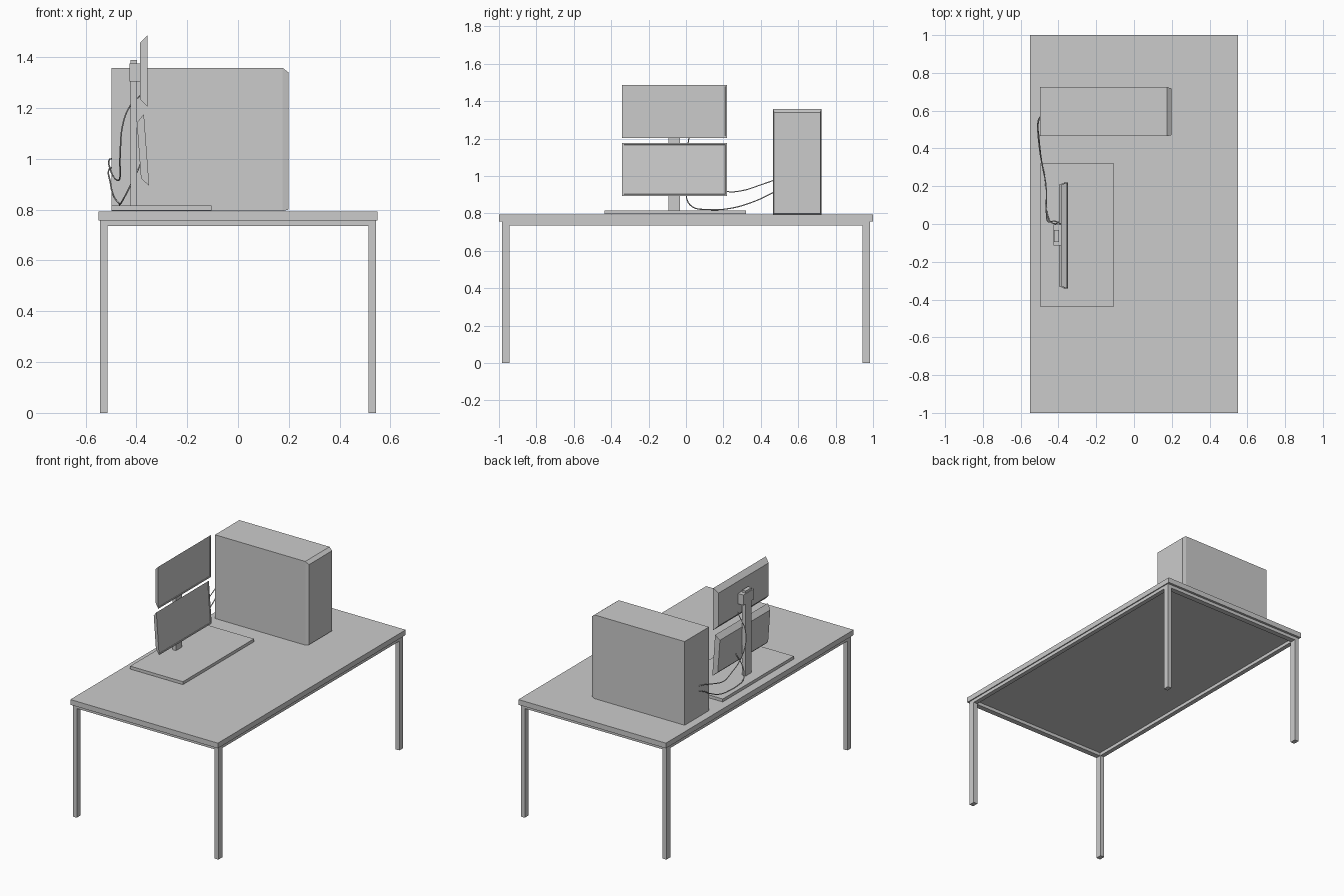
import bpy, bmesh
from math import radians
from mathutils import Matrix

if "Cube" in bpy.data.objects:
    bpy.data.objects.remove(bpy.data.objects["Cube"])


def finish(name, bm):
    bmesh.ops.recalc_face_normals(bm, faces=bm.faces)
    me = bpy.data.meshes.new(name)
    bm.to_mesh(me)
    bm.free()
    ob = bpy.data.objects.new(name, me)
    bpy.context.collection.objects.link(ob)
    return ob


def box(name, x, y, z):
    """Box from (min, max) ranges."""
    bm = bmesh.new()
    bmesh.ops.create_cube(bm, size=1)
    for v in bm.verts:
        v.co = [r[0] + (c + 0.5) * (r[1] - r[0]) for c, r in zip(v.co, (x, y, z))]
    return finish(name, bm)


def face_toward_x(bm):
    bm.faces.ensure_lookup_table()
    bm.normal_update()
    return max(bm.faces, key=lambda f: f.calc_center_median().x)


def monitor(name, loc, tilt):
    """Screen facing +x, tapering to the back, with a shallow recessed panel."""
    depth, width, height = 0.03, 0.56, 0.283
    bm = bmesh.new()
    bmesh.ops.create_cube(bm, size=1)
    for v in bm.verts:
        back = v.co.x < 0
        v.co.x = -depth if back else 0
        v.co.y *= width - (0.024 if back else 0)
        v.co.z *= height - (0.062 if back else 0)
    bmesh.ops.inset_region(bm, faces=[face_toward_x(bm)], thickness=0.012)
    panel = max(bm.faces, key=lambda f: (f.normal.x > 0.9) * f.calc_area())
    panel_edges = [f for f in bm.faces if all(abs(v.co.y) < width / 2 - 0.005 and v.co.x > -0.01
                                              for v in f.verts)]
    bmesh.ops.inset_region(bm, faces=panel_edges or [panel], thickness=0.001, depth=-0.003)
    ob = finish(name, bm)
    ob.matrix_world = Matrix.Translation(loc) @ Matrix.Rotation(radians(tilt), 4, 'Y')
    return ob


def cable(name, pts):
    cu = bpy.data.curves.new(name, 'CURVE')
    cu.dimensions = '3D'
    cu.bevel_depth = 0.003
    cu.bevel_resolution = 1
    cu.resolution_u = 4
    cu.use_fill_caps = True
    sp = cu.splines.new('BEZIER')
    sp.bezier_points.add(len(pts) - 1)
    for bp, p in zip(sp.bezier_points, pts):
        bp.co = p
        bp.handle_left_type = bp.handle_right_type = 'AUTO'
    ob = bpy.data.objects.new(name, cu)
    bpy.context.collection.objects.link(ob)


# Table: top, legs and apron rails
box("table_top", (-0.55, 0.55), (-1, 1), (0.758, 0.793))
for sx in (-1, 1):
    for sy in (-1, 1):
        box("table_leg", sorted((sx * 0.513, sx * 0.543)), sorted((sy * 0.943, sy * 0.984)), (0, 0.758))
    box("side_rail", sorted((sx * 0.513, sx * 0.543)), (-0.943, 0.943), (0.736, 0.758))
    box("end_rail", (-0.513, 0.513), sorted((sx * 0.948, sx * 0.984)), (0.736, 0.758))

# Computer tower with a tapered front panel
box("tower_case", (-0.497, 0.176), (0.465, 0.724), (0.794, 1.358))
bm = bmesh.new()
bmesh.ops.create_cube(bm, size=1)
for v in bm.verts:
    front = v.co.x > 0
    top, side = v.co.z > 0, v.co.y > 0
    v.co.x = 0.199 if front else 0.176
    v.co.y = 0.724 - 0.006 * front if side else 0.465 + 0.006 * front
    v.co.z = 1.358 - 0.018 * front if top else 0.794 + 0.006 * front
finish("tower_front_panel", bm)

# Monitor stand
box("stand_base", (-0.498, -0.105), (-0.437, 0.32), (0.797, 0.817))
box("stand_post", (-0.423, -0.397), (-0.094, -0.032), (0.817, 1.39))
box("monitor_bracket", (-0.427, -0.385), (-0.115, -0.003), (1.305, 1.375))

# Monitors, the lower one tilted up
monitor("upper_monitor", (-0.356, -0.061, 1.346), 0)
monitor("lower_monitor", (-0.360, -0.061, 1.035), -4.2)

# Cables from the monitors to the back of the tower
cable("upper_cable", [(-0.384, 0.0, 1.25), (-0.42, 0.015, 1.215), (-0.45, 0.01, 1.15),
                      (-0.464, 0.05, 1.02), (-0.466, 0.21, 0.92), (-0.482, 0.29, 0.92),
                      (-0.503, 0.42, 0.96), (-0.506, 0.54, 0.998), (-0.495, 0.57, 1.0)])
cable("lower_cable", [(-0.383, 0.02, 0.98), (-0.427, 0.002, 0.888), (-0.455, 0.035, 0.835),
                      (-0.465, 0.115, 0.821), (-0.468, 0.216, 0.824), (-0.49, 0.34, 0.855),
                      (-0.503, 0.463, 0.91), (-0.507, 0.55, 0.96), (-0.495, 0.57, 0.966)])
